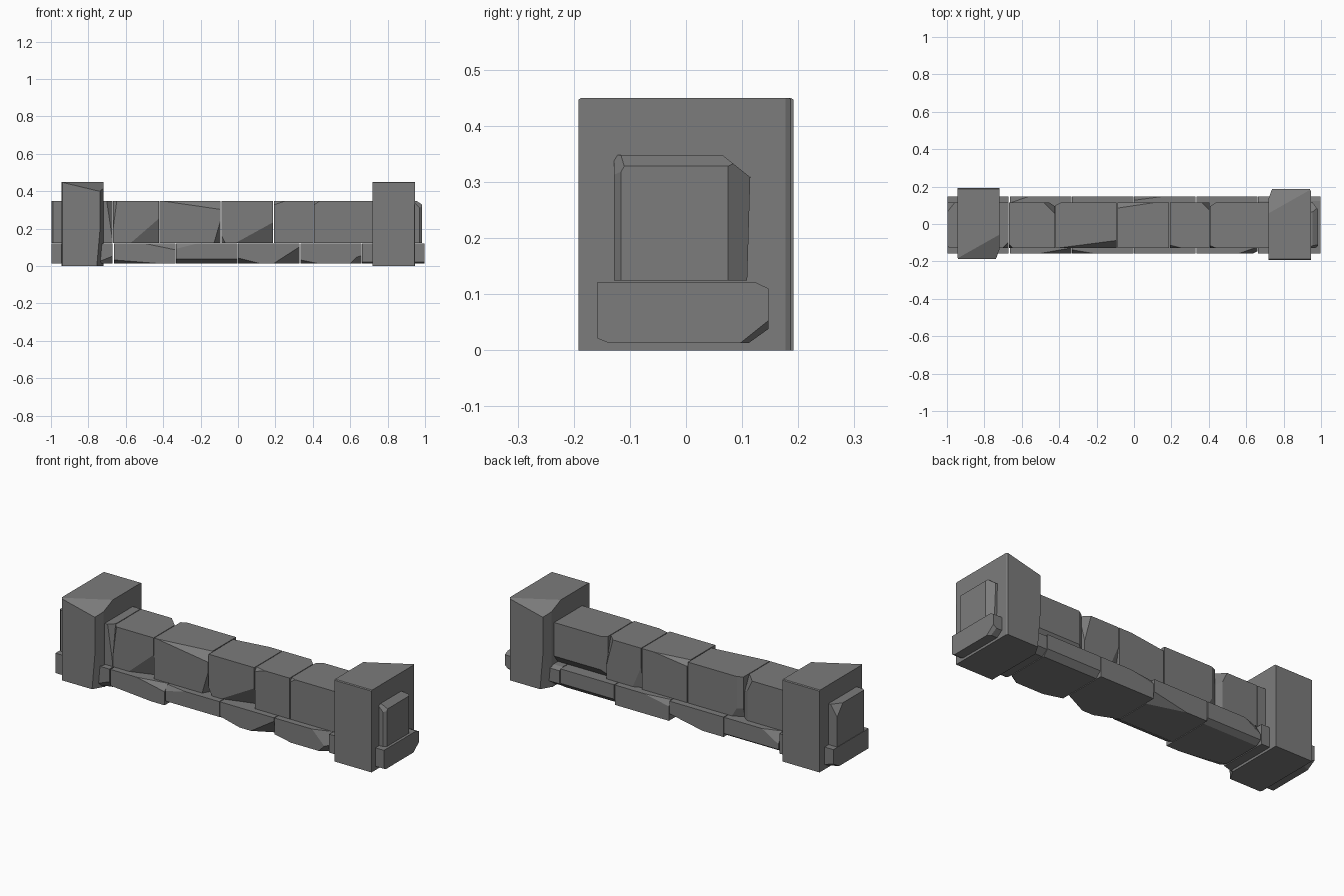
import bpy, bmesh
from mathutils import Vector, Matrix

cube = bpy.data.objects.get("Cube")
if cube:
    bpy.data.objects.remove(cube, do_unlink=True)

stone_grey = bpy.data.materials.new("stone grey")
stone_grey.use_nodes = True
COLOUR = (0.2, 0.2, 0.2, 1)
stone_grey.diffuse_color = COLOUR
stone_grey.node_tree.nodes["Principled BSDF"].inputs["Base Color"].default_value = COLOUR

SIDES = {"left": (0, -1), "right": (0, 1), "front": (1, -1),
         "back": (1, 1), "bottom": (2, -1), "top": (2, 1)}


def chip(bm, low, high, where, *sizes):
    """Slice off the corner or edge named by its sides; sizes are the cut depths."""
    normal, point = Vector(), (low + high) / 2
    for i, (word, size) in enumerate(zip(where.split(), sizes)):
        axis, sign = SIDES[word]
        normal[axis] = sign / size
        point[axis] = (high if sign > 0 else low)[axis]
        if i == 0:
            point[axis] -= sign * size
    cut = bmesh.ops.bisect_plane(bm, geom=bm.verts[:] + bm.edges[:] + bm.faces[:],
                                 plane_co=point, plane_no=normal.normalized(),
                                 clear_outer=True, dist=1e-5)
    rim = [e for e in cut["geom_cut"] if isinstance(e, bmesh.types.BMEdge)]
    if rim:
        bmesh.ops.contextual_create(bm, geom=rim)


def block(name, x, y, z, chips=()):
    low, high = (Vector(c) for c in zip(x, y, z))
    bm = bmesh.new()
    bmesh.ops.create_cube(bm, size=1, matrix=Matrix.Translation((low + high) / 2)
                          @ Matrix.Diagonal((*(high - low), 1)))
    for c in chips:
        chip(bm, low, high, *c)
    bmesh.ops.recalc_face_normals(bm, faces=bm.faces[:])
    mesh = bpy.data.meshes.new(name)
    bm.to_mesh(mesh)
    bm.free()
    mesh.materials.append(stone_grey)
    obj = bpy.data.objects.new(name, mesh)
    bpy.context.collection.objects.link(obj)
    return obj


# Pillars: one carved stone, turned half round for the other end
pillar = block("left_pillar", (-0.945, -0.72), (-0.187, 0.192), (0, 0.45), [
    ("right front top", 0.23, 0.13, 0.055),
    ("right front", 0.018, 0.05),
    ("right front bottom", 0.035, 0.06, 0.4),
    ("left front", 0.006, 0.01),
    ("back top", 0.005, 0.004),
])
groove = block("groove_cutter", (-0.99, -0.917), (0.155, 0.25), (-0.1, 0.34), [
    ("right front", 0.05, 0.08), ("front top", 0.05, 0.04)])
groove.hide_render = True
carve = pillar.modifiers.new("groove", "BOOLEAN")
carve.object = groove
carve.solver = "EXACT"
bpy.context.view_layer.objects.active = pillar
bpy.ops.object.modifier_apply(modifier=carve.name)
bpy.data.objects.remove(groove, do_unlink=True)
other = pillar.copy()
other.name = "right_pillar"
other.rotation_euler.z = 3.14159265
bpy.context.collection.objects.link(other)

# Upper course of wall stones: left edge, right edge, chips
end_chips = [
    ("back top", 0.05, 0.04), ("back bottom", 0.006, 0.2),
    ("right back", 0.03, 0.04), ("right top", 0.03, 0.02),
    ("right front", 0.015, 0.012), ("right front top", 0.05, 0.03, 0.05),
]
upper = [
    (-0.998, -0.672, [("left back top", 0.04, 0.05, 0.06), ("left front", 0.01, 0.012),
                      ("right front top", 0.03, 0.03, 0.2)]),
    (-0.668, -0.423, [("right front bottom", 0.15, 0.05, 0.13),
                      ("right back top", 0.06, 0.06, 0.12),
                      ("left front top", 0.02, 0.02, 0.15),
                      ("right back", 0.03, 0.02)]),
    (-0.419, -0.093, [("right front top", 0.31, 0.04, 0.045),
                      ("right front bottom", 0.035, 0.06, 0.12),
                      ("left back", 0.03, 0.015),
                      ("left back bottom", 0.06, 0.03, 0.1)]),
    (-0.088, 0.188, [("right front bottom", 0.2, 0.06, 0.11),
                     ("left front bottom", 0.02, 0.03, 0.04),
                     ("left back top", 0.2, 0.03, 0.025)]),
    (0.192, 0.403, [("right back top", 0.04, 0.04, 0.15),
                    ("left back bottom", 0.05, 0.02, 0.12),
                    ("left front top", 0.06, 0.015, 0.02)]),
    (0.407, 0.72, [("left front top", 0.03, 0.012, 0.02),
                   ("left back", 0.03, 0.02),
                   ("back bottom", 0.03, 0.04)]),
    (0.722, 0.985, end_chips),
]
for n, (x0, x1, chips) in enumerate(upper):
    block(f"upper_stone_{n + 1}", (x0, x1), (-0.128, 0.115), (0.124, 0.348), chips)

# Lower course, slightly wider, with worn bottom edges
lower = [
    (-0.998, -0.67, [("right front bottom", 0.1, 0.03, 0.04),
                     ("left back bottom", 0.1, 0.05, 0.03)]),
    (-0.664, -0.335, [("right front top", 0.17, 0.03, 0.035),
                      ("left front bottom", 0.25, 0.05, 0.02),
                      ("back bottom", 0.03, 0.02),
                      ("left back top", 0.1, 0.035, 0.06)]),
    (-0.331, -0.003, [("front bottom", 0.05, 0.025),
                      ("left front top", 0.12, 0.02, 0.03),
                      ("right back bottom", 0.2, 0.06, 0.04)]),
    (0.001, 0.329, [("right front bottom", 0.14, 0.07, 0.09),
                    ("left front bottom", 0.12, 0.05, 0.03),
                    ("left back top", 0.15, 0.02, 0.03)]),
    (0.333, 0.66, [("right front top", 0.1, 0.035, 0.1),
                   ("right front bottom", 0.06, 0.04, 0.06),
                   ("left front bottom", 0.1, 0.03, 0.02),
                   ("back bottom", 0.03, 0.03)]),
    (0.664, 0.997, [("back top", 0.025, 0.012), ("back bottom", 0.035, 0.025),
                    ("front bottom", 0.02, 0.008),
                    ("right back bottom", 0.05, 0.05, 0.04)]),
]
for n, (x0, x1, chips) in enumerate(lower):
    block(f"lower_stone_{n + 1}", (x0, x1), (-0.158, 0.147), (0.013, 0.122), chips)
